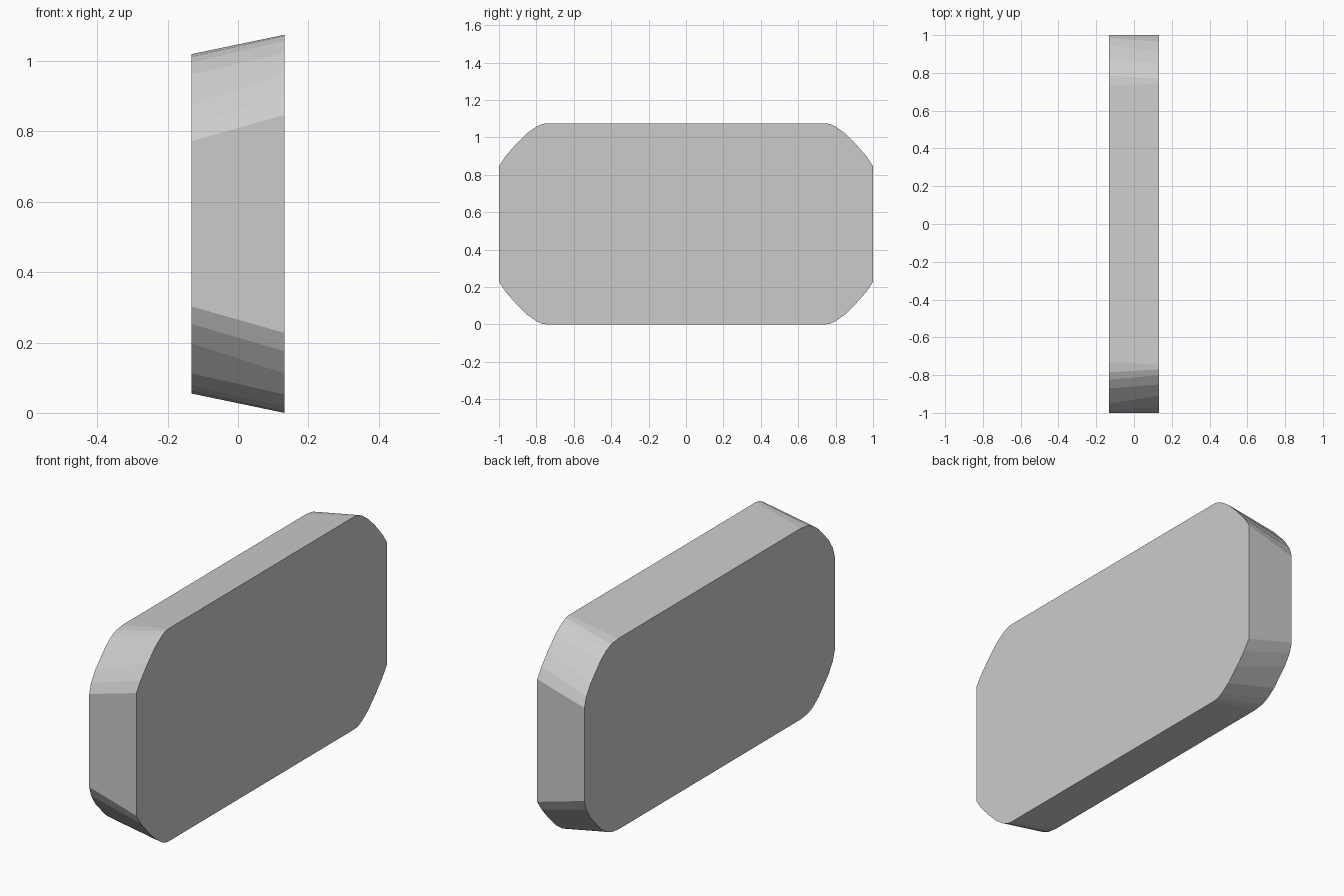
import bpy, bmesh

if "Cube" in bpy.data.objects:
    bpy.data.objects.remove(bpy.data.objects["Cube"])

MID = 0.5375   # mirror height of the slab
HALF = 0.132   # half thickness

# Quarter outlines as (y, height above the middle), from side to top
large_corner = [(1, .31), (.965, .362), (.91, .425), (.85, .485),
                (.80, .52), (.77, .534), (.745, .5375)]
small_corner = [(1, .235), (.985, .285), (.95, .34), (.87, .425),
                (.825, .458), (.785, .475), (.73, .4825)]


def outline(q):
    """Mirror a quarter outline into a closed loop."""
    top = q + [(-y, z) for y, z in reversed(q)]
    return top + [(y, -z) for y, z in [(-y, z) for y, z in q]] + \
        [(y, -z) for y, z in reversed(q)]


# Rounded slab, tapering in height towards -x
bm = bmesh.new()
rings = [[bm.verts.new((x, y, MID + z)) for y, z in outline(q)]
         for x, q in ((-HALF, small_corner), (HALF, large_corner))]
a, b = rings
n = len(a)
for i in range(n):
    j = (i + 1) % n
    bm.faces.new((a[i], a[j], b[j], b[i]))
bm.faces.new(a)
bm.faces.new(b)
bmesh.ops.recalc_face_normals(bm, faces=bm.faces)
mesh = bpy.data.meshes.new("rounded_slab")
bm.to_mesh(mesh)
bm.free()
slab = bpy.data.objects.new("rounded_slab", mesh)
bpy.context.collection.objects.link(slab)
